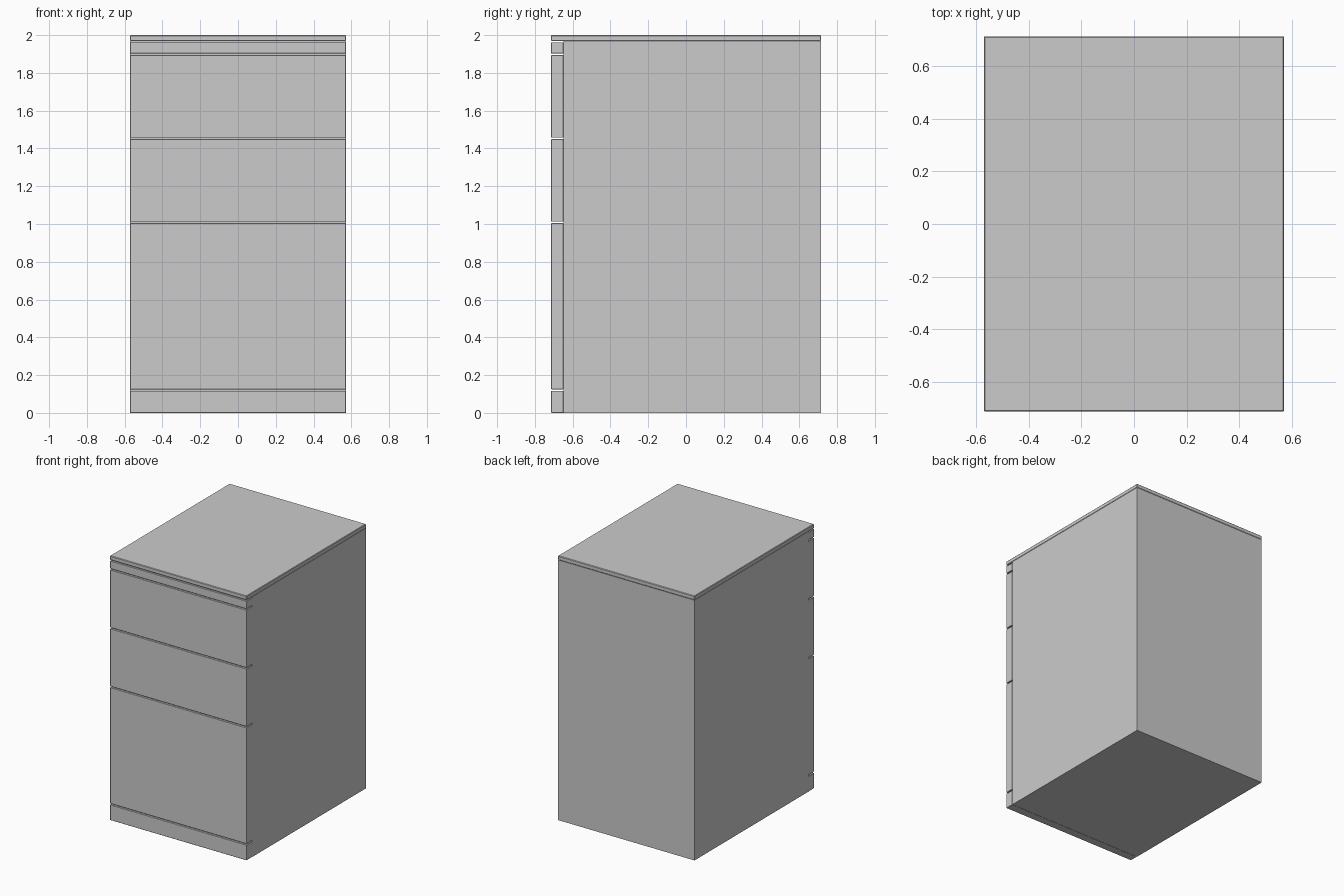
import bpy
import bmesh

if "Cube" in bpy.data.objects:
    bpy.data.objects.remove(bpy.data.objects["Cube"])

W = 1.144            # overall width
FRONT, BACK = -0.715, 0.715
FACE = -0.648        # plane where the fronts meet the carcass


def box(name, x, y, z, bevel):
    """Box from (min, max) ranges with small eased edges."""
    bm = bmesh.new()
    bmesh.ops.create_cube(bm, size=1)
    for v in bm.verts:
        v.co = [r[0] + (c + 0.5) * (r[1] - r[0]) for c, r in zip(v.co, (x, y, z))]
    mesh = bpy.data.meshes.new(name)
    bm.to_mesh(mesh)
    bm.free()
    obj = bpy.data.objects.new(name, mesh)
    bpy.context.collection.objects.link(obj)
    if bevel:
        mod = obj.modifiers.new("eased_edges", 'BEVEL')
        mod.width = bevel
        mod.segments = 1
    return obj


half = W / 2
inner = half - 0.001

# Carcass and overhanging top
box("cabinet_body", (-inner, inner), (FACE, BACK - 0.001), (0, 1.968), 0)
box("top_panel", (-half, half), (FRONT, BACK), (1.968, 2.0), 0.004)

# Front panels, separated by narrow see-through gaps
fronts = {
    "plinth": (0.0, 0.117),
    "file_drawer_front": (0.125, 1.004),
    "middle_drawer_front": (1.012, 1.449),
    "upper_drawer_front": (1.457, 1.894),
    "top_rail": (1.902, 1.962),
}
for name, z in fronts.items():
    box(name, (-inner, inner), (FRONT + 0.001, FACE), z, 0.002)
